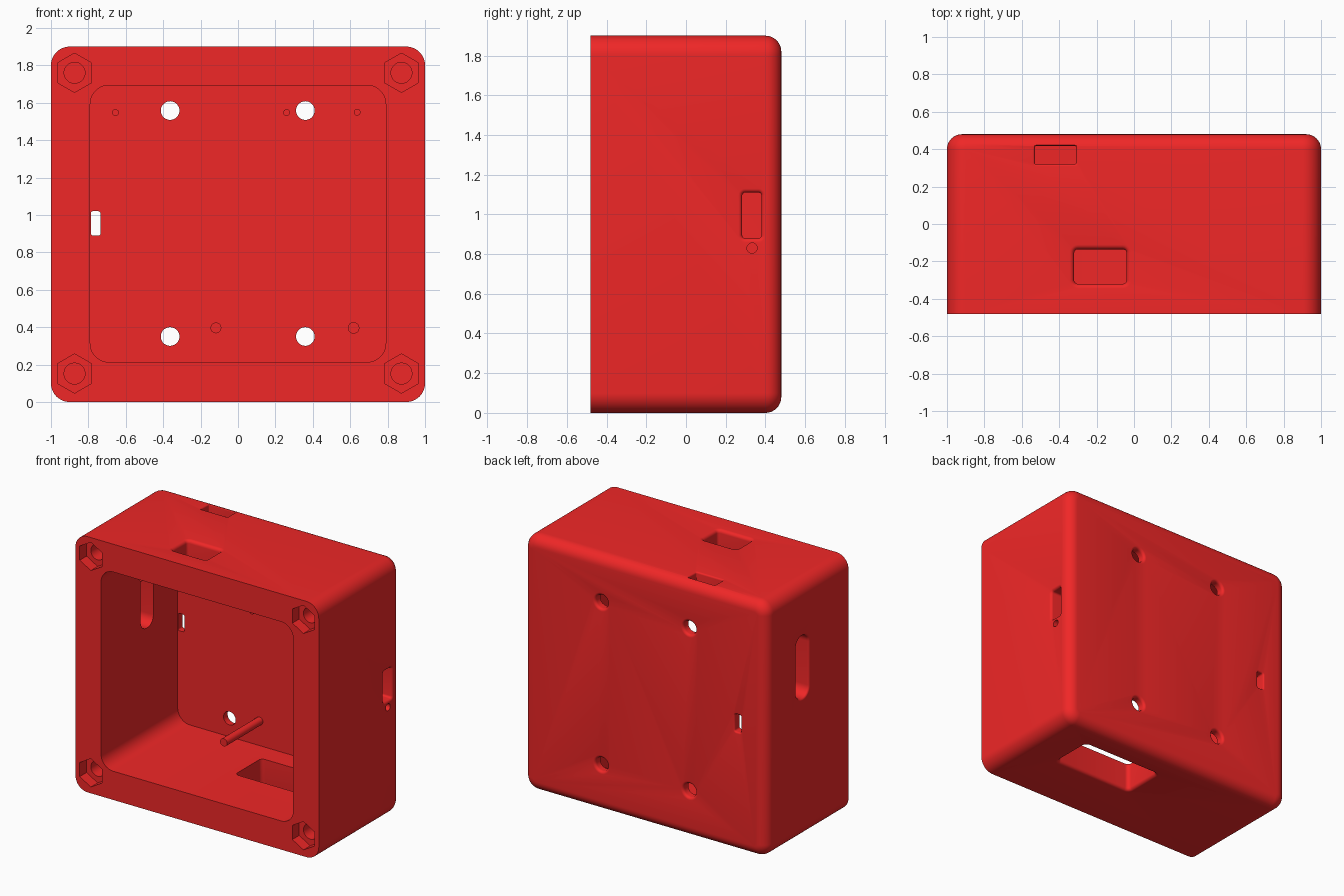
import bpy, bmesh
from math import sin, cos, pi

if "Cube" in bpy.data.objects:
    bpy.data.objects.remove(bpy.data.objects["Cube"])

W, D, H = 1.0, 0.48, 1.9          # half width, half depth, height
BACK_IN = 0.42                    # inner face of the back wall

# Map (u, v, outward distance) on each face to world space
FACE = {
    'front':  lambda u, v, d: (u, -D - d, v),
    'back':   lambda u, v, d: (u, D + d, v),
    'top':    lambda u, v, d: (u, v, H + d),
    'bottom': lambda u, v, d: (u, v, -d),
    'right':  lambda u, v, d: (W + d, u, v),
    'left':   lambda u, v, d: (-W - d, u, v),
}


def rounded_rect(u0, u1, v0, v1, r, seg=8):
    """Outline as a function of outward offset."""
    def outline(o):
        rr, pts = r + o, []
        corners = ((u1 - r, v1 - r), (u0 + r, v1 - r), (u0 + r, v0 + r), (u1 - r, v0 + r))
        for k, (cu, cv) in enumerate(corners):
            for i in range(seg + 1):
                a = (k + i / seg) * pi / 2
                pts.append((cu + rr * cos(a), cv + rr * sin(a)))
        return pts
    return outline


def polygon(cu, cv, r, n):
    return lambda o: [(cu + (r + o) * cos(2 * pi * i / n + pi / 2),
                       cv + (r + o) * sin(2 * pi * i / n + pi / 2)) for i in range(n)]


def loft(name, face, outline, rings):
    """Solid through outlines at (offset, distance) rings."""
    bm = bmesh.new()
    loops = [[bm.verts.new(FACE[face](u, v, d)) for u, v in outline(o)] for o, d in rings]
    n = len(loops[0])
    for a, b in zip(loops, loops[1:]):
        for i in range(n):
            j = (i + 1) % n
            bm.faces.new((a[i], a[j], b[j], b[i]))
    bm.faces.new(loops[0])
    bm.faces.new(loops[-1])
    bmesh.ops.remove_doubles(bm, verts=bm.verts, dist=1e-5)
    bmesh.ops.recalc_face_normals(bm, faces=bm.faces)
    me = bpy.data.meshes.new(name)
    bm.to_mesh(me)
    bm.free()
    ob = bpy.data.objects.new(name, me)
    bpy.context.collection.objects.link(ob)
    return ob


cutters = []


def cut(face, outline, depth, f=0.0):
    """Cutter into a face, with an optional rounded-over mouth of radius f."""
    rings = [(f, 0.06)]
    if f:
        rings += [(f * (1 - sin(i * pi / 10)), f * (cos(i * pi / 10) - 1)) for i in range(6)]
    rings.append((0, -depth))
    cutters.append(loft('cutter', face, outline, rings))


red = bpy.data.materials.new('red_plastic')
red.diffuse_color = (0.87, 0.02, 0.02, 1)
red.use_nodes = True
red.node_tree.nodes["Principled BSDF"].inputs["Base Color"].default_value = red.diffuse_color

# Box shell with rounded back edges
F = 0.08
rings = [(0, -2 * D)] + [(F * (cos(i * pi / 16) - 1), F * (sin(i * pi / 16) - 1)) for i in range(9)]
box = loft('enclosure_box', 'back', rounded_rect(-W, W, 0, H, 0.1, 12), rings)

# Main cavity
cut('front', rounded_rect(-0.79, 0.79, 0.213, 1.693, 0.1, 10), D + BACK_IN)

# Corner nut pockets and screw holes
for x in (-0.874, 0.874):
    for z in (0.152, 1.76):
        cut('front', polygon(x, z, 0.105, 6), 0.08)
        cut('front', polygon(x, z, 0.056, 28), 0.4)

# Back mounting holes and back slot
for x in (-0.363, 0.36):
    for z in (0.35, 1.558):
        cut('back', polygon(x, z, 0.05, 28), 0.12, 0.02)
cut('back', rounded_rect(-0.787, -0.735, 0.89, 1.02, 0.012, 4), 0.12, 0.012)

# Wall openings
cut('top', rounded_rect(-0.32, -0.04, -0.32, -0.135, 0.02, 5), 0.26, 0.025)
cut('top', rounded_rect(-0.53, -0.31, 0.32, 0.417, 0.006, 3), 0.26, 0.012)
cut('right', rounded_rect(0.283, 0.38, 0.88, 1.11, 0.015, 5), 0.26, 0.02)
cut('right', polygon(0.333, 0.83, 0.026, 20), 0.26)
cut('left', rounded_rect(-0.015, 0.135, 1.045, 1.51, 0.07, 8), 0.26, 0.015)
cut('bottom', rounded_rect(0.01, 0.66, -0.05, 0.26, 0.03, 6), 0.26, 0.025)

# Apply all the cuts and discard the cutters
for c in cutters:
    m = box.modifiers.new('cut', 'BOOLEAN')
    m.operation, m.solver, m.object = 'DIFFERENCE', 'EXACT', c
bpy.context.view_layer.update()
dg = bpy.context.evaluated_depsgraph_get()
mesh = bpy.data.meshes.new_from_object(box.evaluated_get(dg))
box.modifiers.clear()
box.data = mesh
for c in cutters:
    bpy.data.objects.remove(c)

# Board support pins standing on the back wall
parts = [box]
pins = [(-0.655, 1.547, 0.018, -0.21), (0.26, 1.547, 0.018, -0.21), (0.637, 1.549, 0.018, -0.21),
        (-0.118, 0.396, 0.029, 0.0), (0.618, 0.396, 0.031, 0.0)]
for x, z, r, y in pins:
    parts.append(loft('support_pin', 'front', polygon(x, z, r, 24),
                      [(0, -D - y), (0, -D - BACK_IN - 0.02)]))

for ob in parts:
    ob.data.materials.clear()
    ob.data.materials.append(red)
    ob.select_set(True)
bpy.context.view_layer.objects.active = box
bpy.ops.object.shade_smooth_by_angle(angle=pi / 6)
